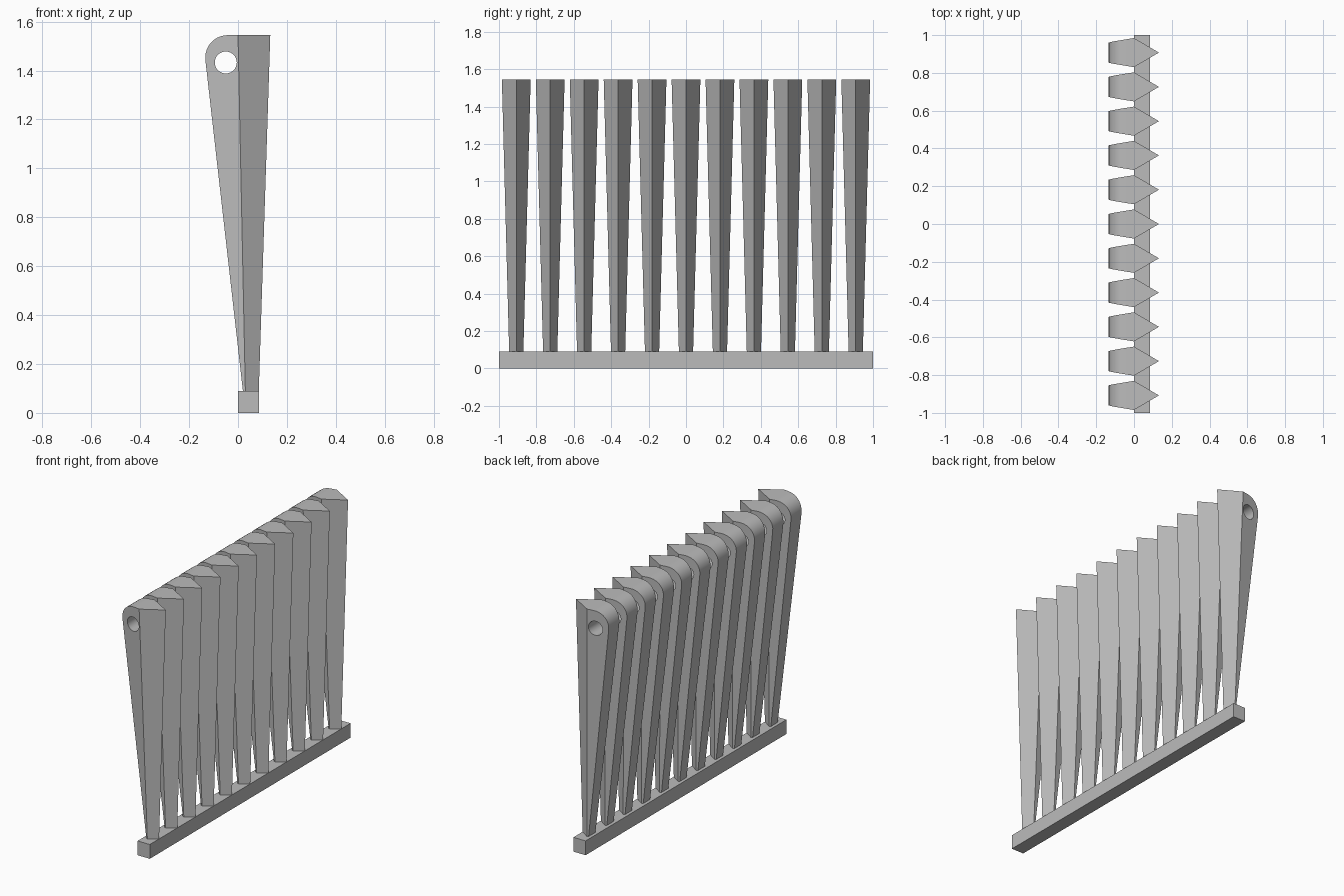
import bpy
import bmesh
import math

cube = bpy.data.objects.get("Cube")
if cube:
    bpy.data.objects.remove(cube, do_unlink=True)

COUNT, PITCH = 11, 0.1815
BASE_TOP, TOP = 0.09, 1.545

grey = bpy.data.materials.new("plain grey")
grey.use_nodes = True
colour = (0.5, 0.5, 0.5, 1)
grey.diffuse_color = colour
grey.node_tree.nodes["Principled BSDF"].inputs["Base Color"].default_value = colour


def add_object(name, bm):
    bmesh.ops.recalc_face_normals(bm, faces=bm.faces[:])
    mesh = bpy.data.meshes.new(name)
    bm.to_mesh(mesh)
    bm.free()
    mesh.materials.append(grey)
    obj = bpy.data.objects.new(name, mesh)
    bpy.context.collection.objects.link(obj)
    return obj


def section(bm, z, back, back_half, mid, mid_half, tip):
    """Five-sided slat section: flat back, widest middle, pointed front."""
    outline = [(back, -back_half), (mid, -mid_half), (tip, 0),
               (mid, mid_half), (back, back_half)]
    return [bm.verts.new((x, y, z)) for x, y in outline]


# Base rail
bm = bmesh.new()
bmesh.ops.create_cube(bm, size=1)
for v in bm.verts:
    v.co = (0.0425 + v.co.x * 0.085, v.co.y * 2, (v.co.z + 0.5) * BASE_TOP)
add_object("base_rail", bm)

# Tapered slat with a rounded upper back corner
bm = bmesh.new()
low = section(bm, BASE_TOP, 0.02, 0.034, 0.03, 0.038, 0.085)
high = section(bm, TOP, -0.145, 0.054, 0, 0.077, 0.132)
bm.faces.new(low[::-1])
bm.faces.new(high)
for i in range(5):
    j = (i + 1) % 5
    bm.faces.new((low[i], low[j], high[j], high[i]))
corner = bm.edges.get((high[0], high[4]))
bmesh.ops.bevel(bm, geom=[corner], offset=0.105, offset_type='OFFSET',
                segments=10, profile=0.5, affect='EDGES')
slat = add_object("slat_1", bm)

# Round hole through the slat
bm = bmesh.new()
bmesh.ops.create_cone(bm, cap_ends=True, segments=32, radius1=0.045,
                      radius2=0.045, depth=0.4)
cutter = add_object("hole_cutter", bm)
cutter.rotation_euler.x = math.pi / 2
cutter.location = (-0.05, 0, 1.433)
cutter.hide_render = True
cut = slat.modifiers.new("hole", 'BOOLEAN')
cut.operation = 'DIFFERENCE'
cut.solver = 'EXACT'
cut.object = cutter
bpy.context.view_layer.update()
graph = bpy.context.evaluated_depsgraph_get()
mesh = bpy.data.meshes.new_from_object(slat.evaluated_get(graph))
slat.modifiers.clear()
slat.data = mesh
bpy.data.objects.remove(cutter, do_unlink=True)

# Soft shading on the hole and the rounded corner
bpy.ops.object.select_all(action='DESELECT')
slat.select_set(True)
bpy.context.view_layer.objects.active = slat
bpy.ops.object.shade_smooth_by_angle(angle=math.radians(15))

# Row of matching slats
for i in range(COUNT):
    item = slat if i == 0 else slat.copy()
    if i:
        item.name = f"slat_{i + 1}"
        bpy.context.collection.objects.link(item)
    item.location.y = (i - (COUNT - 1) / 2) * PITCH
